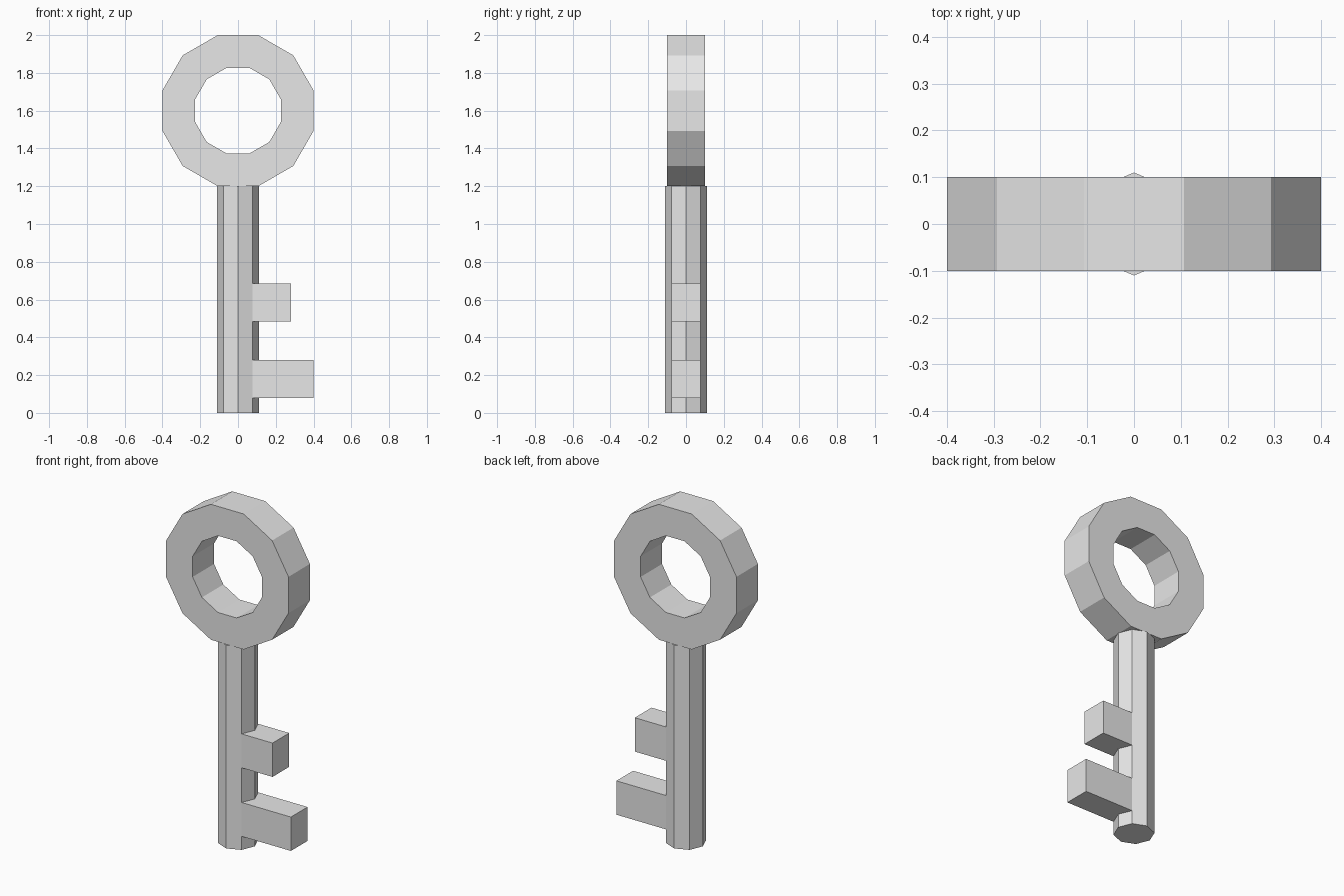
import bpy
import bmesh
from math import pi, cos, sin

cube = bpy.data.objects.get("Cube")
if cube:
    bpy.data.objects.remove(cube, do_unlink=True)

# One plain grey for the whole key
grey = bpy.data.materials.new("light_grey")
grey.use_nodes = True
colour = (0.8, 0.8, 0.8, 1)
grey.diffuse_color = colour
grey.node_tree.nodes["Principled BSDF"].inputs["Base Color"].default_value = colour


def add_object(name, bm):
    bmesh.ops.recalc_face_normals(bm, faces=bm.faces)
    mesh = bpy.data.meshes.new(name)
    bm.to_mesh(mesh)
    bm.free()
    mesh.materials.append(grey)
    obj = bpy.data.objects.new(name, mesh)
    bpy.context.collection.objects.link(obj)
    return obj


def extrude(name, outline, z_low, z_high):
    """Prism from a flat outline in x and y."""
    bm = bmesh.new()
    base = bm.faces.new([bm.verts.new((x, y, z_low)) for x, y in outline])
    new = bmesh.ops.extrude_face_region(bm, geom=[base], use_keep_orig=True)["geom"]
    top = [v for v in new if isinstance(v, bmesh.types.BMVert)]
    bmesh.ops.translate(bm, verts=top, vec=(0, 0, z_high - z_low))
    return add_object(name, bm)


# Ring handle: a rectangular section swept round twelve flat sides
def ring(name, centre_z, outer, inner, half_depth, sides=12):
    bm = bmesh.new()
    section = [(outer, -half_depth), (outer, half_depth),
               (inner, half_depth), (inner, -half_depth)]
    loops = []
    for i in range(sides):
        a = 2 * pi * (i + 0.5) / sides
        loops.append([bm.verts.new((r * cos(a), y, centre_z + r * sin(a)))
                      for r, y in section])
    for i in range(sides):
        a, b = loops[i], loops[(i + 1) % sides]
        for j in range(4):
            k = (j + 1) % 4
            bm.faces.new((a[j], a[k], b[k], b[j]))
    return add_object(name, bm)


flat = cos(pi / 12)
ring("ring_handle", 1.6, 0.4 / flat, 0.2265 / flat, 0.1)

# Octagonal shaft with edges facing the front and sides
radius = 0.11
octagon = [(radius * cos(i * pi / 4), radius * sin(i * pi / 4)) for i in range(8)]
extrude("shaft", octagon, 0, 1.2)

# Two teeth growing from the left side of the shaft
root = radius * cos(pi / 4)
for name, reach, low in (("lower_tooth", 0.4, 0.08), ("upper_tooth", 0.28, 0.485)):
    outline = [(root, -root), (reach, -root), (reach, root), (root, root)]
    extrude(name, outline, low, low + 0.2)
